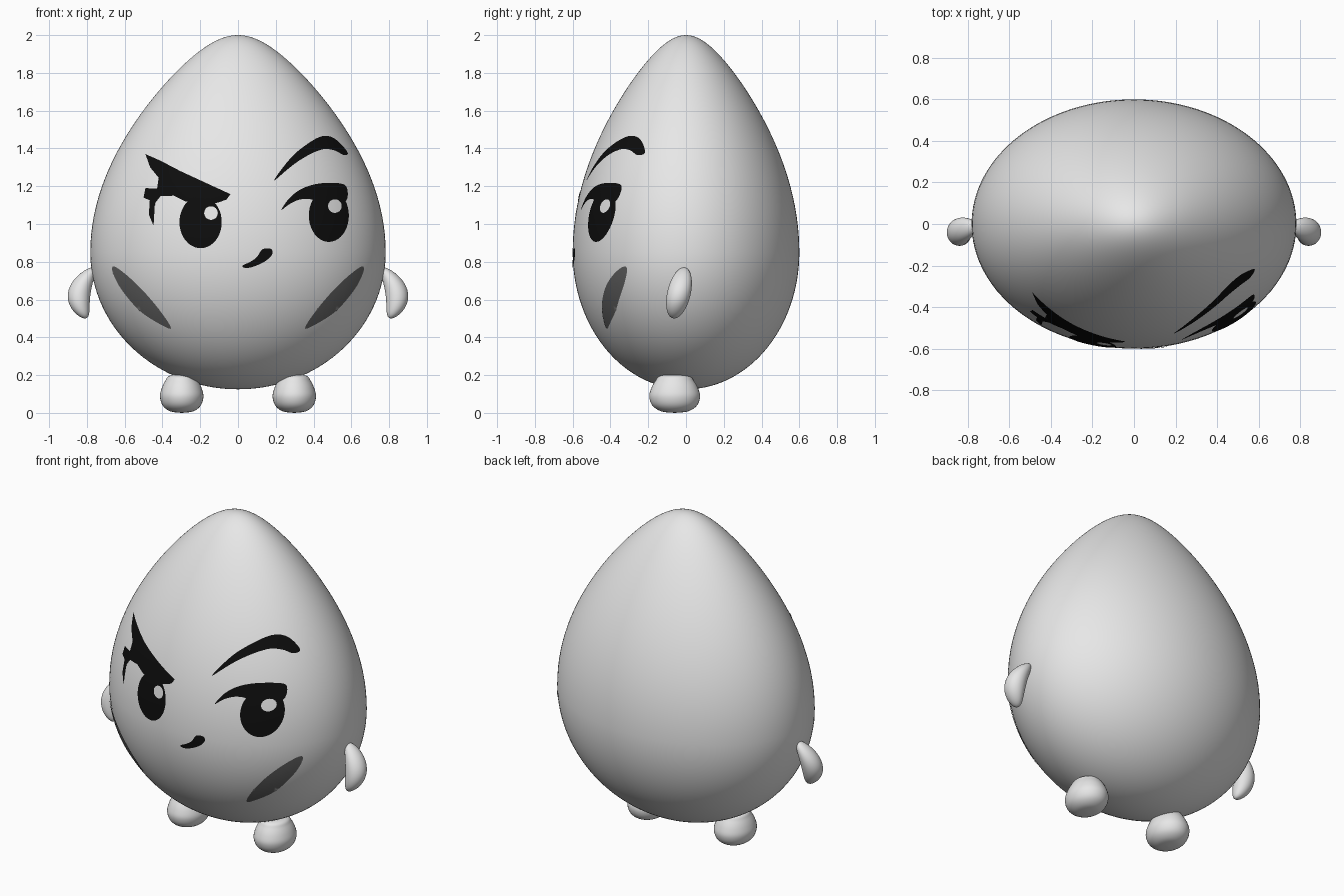
import bpy
import bmesh
import math
from mathutils import Vector

cube = bpy.data.objects.get("Cube")
if cube:
    bpy.data.objects.remove(cube, do_unlink=True)

HALF_WIDTH, HALF_DEPTH = 0.782, 0.6
BELLY, TOP, BOTTOM = 0.85, 2.0, 0.125


def make_material(name, value):
    mat = bpy.data.materials.new(name)
    mat.use_nodes = True
    colour = (value, value, value, 1)
    mat.diffuse_color = colour
    mat.node_tree.nodes["Principled BSDF"].inputs["Base Color"].default_value = colour
    return mat


shell = make_material("pale grey", 0.8)
ink = make_material("black", 0.004)
blush = make_material("dark grey", 0.12)


def finish(name, bm, mat):
    mesh = bpy.data.meshes.new(name)
    bm.to_mesh(mesh)
    bm.free()
    mesh.materials.append(mat)
    for poly in mesh.polygons:
        poly.use_smooth = True
    obj = bpy.data.objects.new(name, mesh)
    bpy.context.collection.objects.link(obj)
    return obj


def smooth_path(points, closed=True, steps=5):
    """Catmull-Rom curve through 2D points."""
    pts = [Vector(p) for p in points]
    n = len(pts)
    pick = (lambda i: pts[i % n]) if closed else (lambda i: pts[min(max(i, 0), n - 1)])
    out = []
    for i in range(n if closed else n - 1):
        a, b, c, d = (pick(i + k) for k in (-1, 0, 1, 2))
        for s in range(steps):
            t = s / steps
            out.append(b + (c - a) * t / 2 + (a * 2 - b * 5 + c * 4 - d) * t * t / 2
                       + (b * 3 - a - c * 3 + d) * t ** 3 / 2)
    return out if closed else out + [pts[-1]]


def lathe(name, profile, scale, centre, mat, sides):
    """Spin an (r, z) profile that starts and ends on the axis."""
    bm = bmesh.new()
    rings = []
    for r, z in profile[1:-1]:
        rings.append([bm.verts.new((centre[0] + r * scale[0] * math.cos(math.tau * i / sides),
                                    centre[1] + r * scale[1] * math.sin(math.tau * i / sides), z))
                      for i in range(sides)])
    low = bm.verts.new((*centre, profile[0][1]))
    high = bm.verts.new((*centre, profile[-1][1]))
    for i in range(sides):
        j = (i + 1) % sides
        bm.faces.new((low, rings[0][j], rings[0][i]))
        bm.faces.new((high, rings[-1][i], rings[-1][j]))
        for a, b in zip(rings, rings[1:]):
            bm.faces.new((a[i], a[j], b[j], b[i]))
    return finish(name, bm, mat)


def egg_fraction(z):
    """Egg radius at a height, as a fraction of its widest."""
    t = (z - BELLY) / ((TOP - BELLY) if z > BELLY else (BELLY - BOTTOM))
    taper = 1 - 0.36 * t * t if t > 0 else 1
    return math.sqrt(max(0, 1 - t * t)) * taper


def face_plate(name, outline, mat, lift=1.006):
    """Thin shape cut from an (x, z) outline and wrapped onto the egg's front."""
    bm = bmesh.new()
    bm.faces.new([bm.verts.new((x, 0, z)) for x, z in outline])
    bmesh.ops.triangulate(bm, faces=bm.faces[:], ngon_method='EAR_CLIP')
    step = 0.03
    for axis, values in ((0, [p[0] for p in outline]), (2, [p[1] for p in outline])):
        normal = Vector((0, 0, 0))
        normal[axis] = 1
        for k in range(math.ceil(min(values) / step), math.floor(max(values) / step) + 1):
            bmesh.ops.bisect_plane(bm, geom=bm.verts[:] + bm.edges[:] + bm.faces[:],
                                   plane_co=normal * (k * step), plane_no=normal)
    for v in bm.verts:
        f = egg_fraction(v.co.z) * lift
        v.co.y = -HALF_DEPTH * math.sqrt(max(0, f * f - (v.co.x / HALF_WIDTH) ** 2))
    bm.normal_update()
    bmesh.ops.reverse_faces(bm, faces=[f for f in bm.faces if f.normal.y > 0])
    return finish(name, bm, mat)


def oval(x, z, rx, rz):
    return [(x + rx * math.cos(math.tau * i / 40), z + rz * math.sin(math.tau * i / 40))
            for i in range(40)]


# Egg body
egg_profile = []
for i in range(73):
    s = math.sin(math.pi * (i / 72 - 0.5))
    z = BELLY + s * ((TOP - BELLY) if s > 0 else (BELLY - BOTTOM))
    egg_profile.append((egg_fraction(z), z))
lathe("egg_body", egg_profile, (HALF_WIDTH, HALF_DEPTH), (0, 0), shell, 128)

# Feet and bean-shaped arms, one per side
foot_profile = smooth_path([(0, 0), (0.06, 0.008), (0.1, 0.038), (0.115, 0.085), (0.106, 0.13),
                            (0.087, 0.17), (0.066, 0.196), (0, 0.206)], closed=False)
for side, word in ((1, "left"), (-1, "right")):
    lathe(word + "_foot", foot_profile, (1, 1.17), (side * 0.298, -0.06), shell, 40)
    bm = bmesh.new()
    bmesh.ops.create_uvsphere(bm, u_segments=32, v_segments=24, radius=1)
    for v in bm.verts:
        x, y, w = v.co
        v.co = (side * (0.84 - 0.05 * w * w - 0.02 * w + 0.06 * x),
                -0.037 + 0.063 * y + 0.026 * w, 0.635 + 0.135 * w)
    bmesh.ops.recalc_face_normals(bm, faces=bm.faces[:])
    finish(word + "_arm", bm, shell)

# Cheek marks
cheek = smooth_path([(0.662, 0.775), (0.615, 0.75), (0.52, 0.665), (0.42, 0.55), (0.355, 0.45),
                     (0.41, 0.468), (0.52, 0.54), (0.615, 0.65), (0.66, 0.735)])
face_plate("left_cheek_mark", cheek, blush)
face_plate("right_cheek_mark", [(-x, z) for x, z in cheek], blush)

# Raised left eyebrow and left eyelid
face_plate("left_eyebrow", smooth_path([
    (0.19, 1.23), (0.275, 1.345), (0.355, 1.415), (0.445, 1.465), (0.515, 1.45), (0.58, 1.38),
    (0.56, 1.365), (0.51, 1.39), (0.445, 1.395), (0.355, 1.355), (0.275, 1.3)]), ink)
face_plate("left_eyelid", smooth_path([
    (0.23, 1.075), (0.275, 1.14), (0.345, 1.19), (0.435, 1.215), (0.54, 1.215), (0.577, 1.19),
    (0.57, 1.12), (0.48, 1.1), (0.39, 1.13), (0.33, 1.13), (0.275, 1.107)]), ink)

# Lowered right eyebrow joined to its lashes
face_plate("right_eyebrow_and_lashes", [
    (-0.49, 1.37), (-0.41, 1.335), (-0.305, 1.28), (-0.175, 1.22), (-0.04, 1.158),
    (-0.06, 1.13), (-0.1, 1.115), (-0.17, 1.1), (-0.28, 1.12), (-0.34, 1.15), (-0.41, 1.147),
    (-0.44, 1.11), (-0.447, 0.99), (-0.472, 1.05), (-0.467, 1.125), (-0.5, 1.14),
    (-0.49, 1.19), (-0.42, 1.187), (-0.35, 1.197), (-0.42, 1.245), (-0.465, 1.3)], ink)

# Eyes with highlights
for word, x, z, rx, rz, glint in (("left", 0.481, 1.045, 0.106, 0.14, (0.513, 1.095)),
                                  ("right", -0.198, 1.01, 0.112, 0.138, (-0.143, 1.058))):
    face_plate(word + "_eye", oval(x, z, rx, rz), ink)
    face_plate(word + "_eye_highlight", oval(*glint, 0.036, 0.036), shell, 1.011)

# Smirk
face_plate("mouth", smooth_path([
    (0.025, 0.78), (0.035, 0.768), (0.075, 0.772), (0.14, 0.8), (0.18, 0.838), (0.175, 0.868),
    (0.13, 0.866), (0.1, 0.825), (0.065, 0.8)]), ink)
